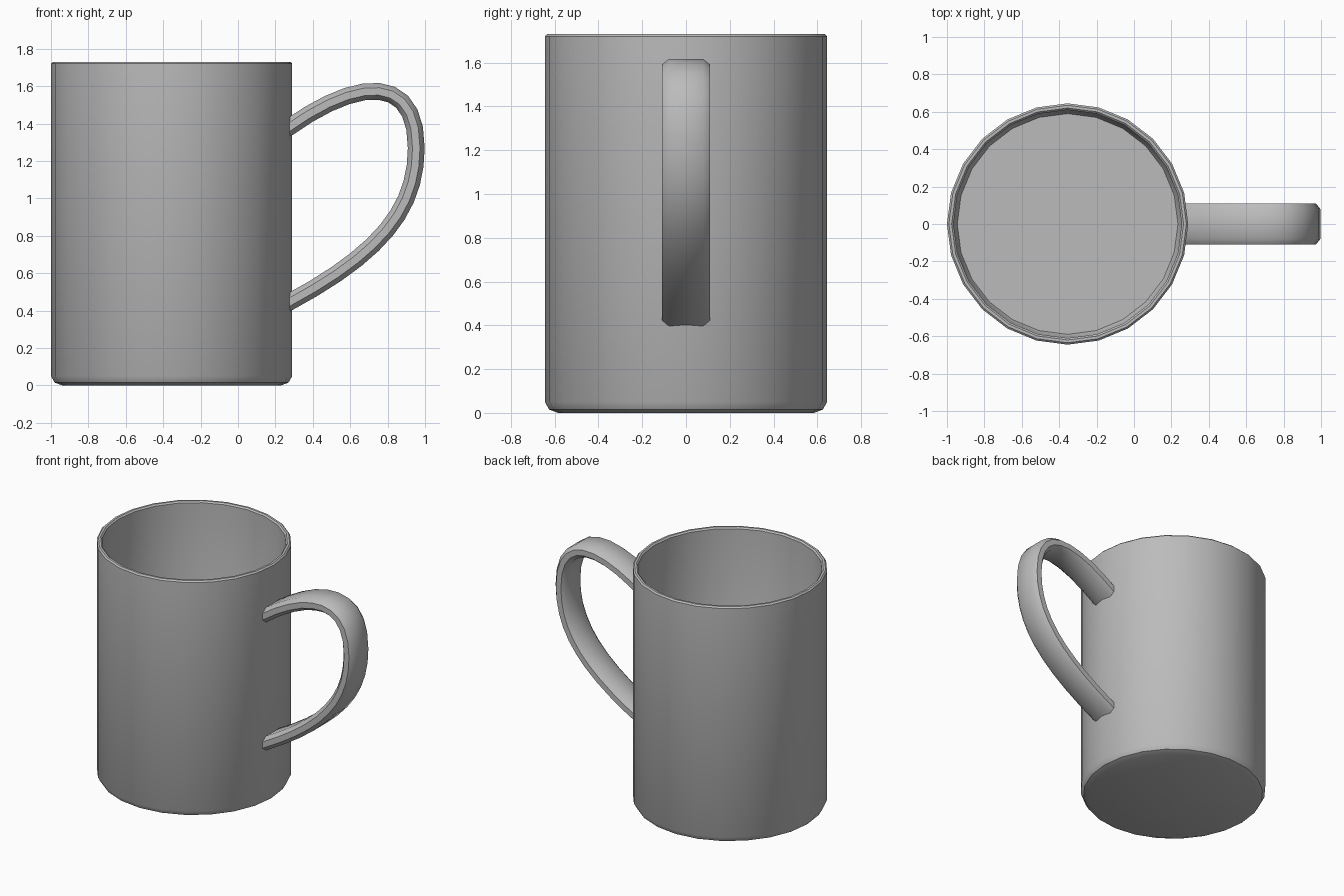
import bpy, bmesh, math
from mathutils import Vector
from mathutils.geometry import interpolate_bezier

if "Cube" in bpy.data.objects:
    bpy.data.objects.remove(bpy.data.objects["Cube"])

CENTRE_X = -0.355
SIDES = 24

grey = bpy.data.materials.new("plain grey")
grey.use_nodes = True
grey.diffuse_color = (0.5, 0.5, 0.5, 1)
grey.node_tree.nodes["Principled BSDF"].inputs["Base Color"].default_value = (0.5, 0.5, 0.5, 1)


def finish(name, bm, angle):
    bmesh.ops.recalc_face_normals(bm, faces=bm.faces)
    mesh = bpy.data.meshes.new(name)
    bm.to_mesh(mesh)
    bm.free()
    obj = bpy.data.objects.new(name, mesh)
    bpy.context.collection.objects.link(obj)
    mesh.materials.append(grey)
    bpy.ops.object.select_all(action="DESELECT")
    obj.select_set(True)
    bpy.context.view_layer.objects.active = obj
    bpy.ops.object.shade_smooth_by_angle(angle=math.radians(angle))
    return obj


# Cup: one closed wall profile (radius, height) turned around the axis
profile = [(0, 0), (0.585, 0), (0.625, 0.015), (0.645, 0.05),
           (0.645, 1.72), (0.635, 1.73), (0.62, 1.73), (0.61, 1.72),
           (0.61, 0.1), (0.59, 0.06), (0, 0.06)]
bm = bmesh.new()
verts = [bm.verts.new((r, 0, z)) for r, z in profile]
edges = [bm.edges.new(pair) for pair in zip(verts, verts[1:])]
bmesh.ops.spin(bm, geom=verts + edges, cent=(0, 0, 0), axis=(0, 0, 1),
               angle=math.tau, steps=SIDES)
bmesh.ops.remove_doubles(bm, verts=bm.verts, dist=0.001)
bmesh.ops.translate(bm, verts=bm.verts, vec=(CENTRE_X, 0, 0))
finish("cup_body", bm, 30)

# Handle path: two curves meeting at the outermost point
upper = [Vector(p) for p in ((0.265, 0, 1.375), (0.65, 0, 1.65), (0.953, 0, 1.66), (0.953, 0, 1.27))]
lower = [Vector(p) for p in ((0.953, 0, 1.27), (0.953, 0, 0.94), (0.76, 0, 0.705), (0.265, 0, 0.44))]
path = interpolate_bezier(*upper, 11) + interpolate_bezier(*lower, 11)[1:]

# Handle strap: flat section with chamfered corners (across, outward)
section = [(0.11, 0.02), (0.078, 0.045), (-0.078, 0.045), (-0.11, 0.02),
           (-0.11, -0.02), (-0.078, -0.045), (0.078, -0.045), (0.11, -0.02)]
bm = bmesh.new()
rings = []
for i, point in enumerate(path):
    if i == 0:
        outward = Vector((0, 0, 1.2))
    elif i == len(path) - 1:
        outward = Vector((0, 0, -1.15))
    else:
        along = (path[i + 1] - path[i - 1]).normalized()
        outward = Vector((-along.z, 0, along.x))
    rings.append([bm.verts.new(point + Vector((0, y, 0)) + outward * d) for y, d in section])
for a, b in zip(rings, rings[1:]):
    for j in range(len(section)):
        k = (j + 1) % len(section)
        bm.faces.new((a[j], a[k], b[k], b[j]))
for ring in (rings[0], rings[-1]):
    bm.faces.new(ring)
finish("handle", bm, 45)
